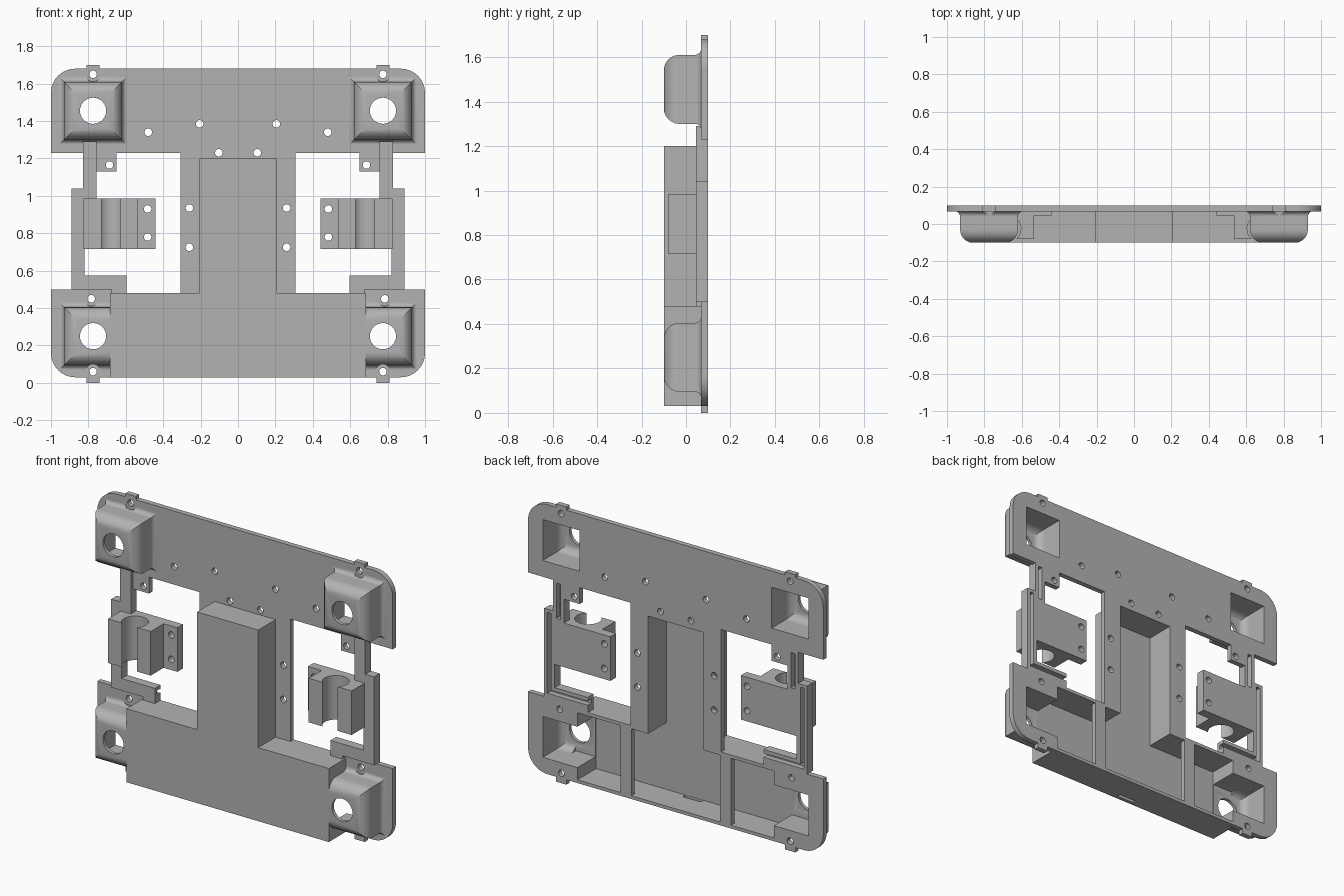
import bpy, bmesh, math
from mathutils import Matrix

scene = bpy.context.scene
if "Cube" in bpy.data.objects:
    bpy.data.objects.remove(bpy.data.objects["Cube"], do_unlink=True)

grey = bpy.data.materials.new("plain grey")
grey.use_nodes = True
colour = (0.45, 0.45, 0.45, 1)
grey.diffuse_color = colour
grey.node_tree.nodes["Principled BSDF"].inputs["Base Color"].default_value = colour

FRONT, FACE, BACK = -0.1, 0.068, 0.1
POCKET_X, HIGH_Z, LOW_Z = 0.775, 1.455, 0.25
SIDES = (1, -1)


def make(bm, name="piece"):
    bmesh.ops.recalc_face_normals(bm, faces=bm.faces)
    mesh = bpy.data.meshes.new(name)
    bm.to_mesh(mesh)
    bm.free()
    mesh.materials.append(grey)
    ob = bpy.data.objects.new(name, mesh)
    scene.collection.objects.link(ob)
    return ob


def loft(rings):
    """Skin a stack of equal-length rings and cap both ends."""
    bm = bmesh.new()
    rows = [[bm.verts.new(p) for p in ring] for ring in rings]
    n = len(rows[0])
    for a, b in zip(rows, rows[1:]):
        for i in range(n):
            j = (i + 1) % n
            bm.faces.new((a[i], a[j], b[j], b[i]))
    bm.faces.new(rows[0])
    bm.faces.new(rows[-1])
    return make(bm)


def box(x0, x1, z0, z1, y0=FACE, y1=BACK, side=1):
    pts = [(x0, z0), (x1, z0), (x1, z1), (x0, z1)]
    return loft([[(side * x, y, z) for x, z in pts] for y in (y0, y1)])


def plate(z0, z1, r_low, r_high, steps=8):
    """Full-width plate with rounded lower or upper corners."""
    pts = []
    for k, (sx, top) in enumerate(((1, 1), (-1, 1), (-1, 0), (1, 0))):
        r = r_high if top else r_low
        if not r:
            pts.append((sx, z1 if top else z0))
            continue
        cz = z1 - r if top else z0 + r
        for i in range(steps + 1):
            a = math.pi / 2 * (k + i / steps)
            pts.append((sx * (1 - r) + r * math.cos(a), cz + r * math.sin(a)))
    return loft([[(x, y, z) for x, z in pts] for y in (FACE, BACK)])


def cyl(x, z, r, y0=-0.2, y1=0.2, n=24):
    bm = bmesh.new()
    bmesh.ops.create_cone(bm, cap_ends=True, segments=n, radius1=r, radius2=r, depth=y1 - y0)
    bm.transform(Matrix.Translation((x, (y0 + y1) / 2, z)) @ Matrix.Rotation(math.pi / 2, 4, 'X'))
    return make(bm)


def square_stack(cx, cz, profile):
    return loft([[(cx + h * i, y, cz + h * j) for i, j in ((-1, -1), (1, -1), (1, 1), (-1, 1))]
                 for y, h in profile])


def quarter(cy, ch, r, a0, a1, n=6):
    angles = [math.radians(a0 + (a1 - a0) * i / n) for i in range(n + 1)]
    return [(cy + r * math.sin(a), ch + r * math.cos(a)) for a in angles]


def pocket(cx, cz):
    """Rounded-over square bulge with a flared foot."""
    flare = quarter(0.04, 0.183, 0.028, 90, 180)
    nose = quarter(FRONT + 0.07, 0.085, 0.07, 0, -90)
    return square_stack(cx, cz, [(0.085, 0.183)] + flare + nose)


def hollow(cx, cz):
    return square_stack(cx, cz, [(0.15, 0.125)] + quarter(-0.03, 0.075, 0.05, 0, -90))


def build(name, solids, cuts=()):
    """Join solids, subtract cuts, and finish the part."""
    body = solids[0]
    work = [(o, 'UNION') for o in solids[1:]] + [(o, 'DIFFERENCE') for o in cuts]
    for tool, op in work:
        mod = body.modifiers.new("cut", 'BOOLEAN')
        mod.operation, mod.solver, mod.object = op, 'EXACT', tool
        bpy.context.view_layer.update()
        graph = bpy.context.evaluated_depsgraph_get()
        mesh = bpy.data.meshes.new_from_object(body.evaluated_get(graph))
        body.modifiers.clear()
        body.data = mesh
        bpy.data.objects.remove(tool, do_unlink=True)
    body.name = body.data.name = name
    bpy.ops.object.select_all(action='DESELECT')
    body.select_set(True)
    bpy.context.view_layer.objects.active = body
    bpy.ops.object.shade_smooth_by_angle(angle=math.radians(28))
    weighted = body.modifiers.new("even shading", 'WEIGHTED_NORMAL')
    weighted.keep_sharp = True
    return body


# Upper plate with two corner pockets, edge tabs and screw holes
solids, cuts = [plate(1.23, 1.68, 0, 0.13)], []
for s in SIDES:
    x = s * POCKET_X
    solids += [box(x - 0.035, x + 0.035, 1.66, 1.70), pocket(x, HIGH_Z)]
    cuts += [hollow(x, HIGH_Z), cyl(x, HIGH_Z, 0.07, n=32),
             cyl(x, 1.65, 0.04, -0.2, FACE), cyl(x, 1.65, 0.02)]
    cuts += [cyl(s * hx, hz, 0.02) for hx, hz in ((0.48, 1.34), (0.205, 1.385), (0.103, 1.23))]
build("upper_plate", solids, cuts)

# Lower housing: plate, deep box, central column, side strips and pockets
solids = [plate(0.03, 0.48, 0.13, 0),
          box(-0.685, 0.685, 0.03, 0.48, FRONT),
          box(-0.207, 0.207, 0.40, 1.2, FRONT),
          box(-0.307, 0.307, 0.44, 1.23)]
cuts = [box(-0.665, 0.665, 0.05, 0.46, -0.08, 0.15),
        box(-0.187, 0.187, 0.3, 1.18, -0.08, 0.15),
        box(-0.06, 0.06, 0, 0.06, -0.078, -0.055)]
for s in SIDES:
    x = s * POCKET_X
    solids += [box(0.67, 1, 0.4, 0.5, side=s),
               box(x - 0.035, x + 0.035, 0, 0.06),
               pocket(x, LOW_Z)]
    cuts += [hollow(x, LOW_Z), cyl(x, LOW_Z, 0.07, n=32),
             box(0.6, 0.8, 0.125, 0.375, -0.075, 0.15, side=s)]
    cuts += [cyl(s * hx, hz, 0.04, -0.2, FACE) for hx, hz in ((0.775, 0.06), (0.785, 0.45))]
    cuts += [cyl(s * hx, hz, 0.02) for hx, hz in
             ((0.775, 0.06), (0.785, 0.45), (0.26, 0.935), (0.26, 0.725), (0.103, 1.23))]
build("lower_housing", solids, cuts)

for s, side in zip(SIDES, ("left", "right")):
    # Thin bar across the open back of the housing
    build("rear_bar_" + side, [box(0.30, 0.375, 0.04, 0.47, side=s)])

    # Stepped side rail with cable groove and screw tab
    build("side_rail_" + side,
          [box(0.82, 0.89, 0.5, 1.04, 0.045, side=s),
           box(0.757, 0.83, 0.98, 1.23, 0.045, side=s),
           box(0.757, 0.83, 1.22, 1.29, 0.045, 0.075, side=s),
           box(0.595, 0.89, 0.5, 0.573, 0.045, side=s),
           box(0.595, 0.675, 0.48, 0.51, 0.045, side=s),
           box(0.65, 0.77, 1.13, 1.23, side=s)],
          [box(0.845, 0.87, 0.525, 1.02, 0.065, 0.15, side=s),
           box(0.58, 0.86, 0.525, 0.55, 0.065, 0.15, side=s),
           box(0.78, 0.807, 1.0, 1.215, 0.065, 0.15, side=s),
           cyl(s * 0.687, 1.165, 0.02)])

    # Spring clip: mounting slab, block, round bore and front slot
    bore = cyl(s * 0.68, 0, 0.075, -0.3, 0.3, n=32)
    bore.data.transform(Matrix.Translation((0, -0.025, 0.85)) @ Matrix.Rotation(math.pi / 2, 4, 'X'))
    build("cable_clip_" + side,
          [box(0.442, 0.83, 0.715, 0.985, 0.045, side=s),
           box(0.535, 0.825, 0.715, 0.985, -0.08, 0.06, side=s)],
          [bore, box(0.64, 0.72, 0.6, 1.1, -0.2, -0.02, side=s),
           cyl(s * 0.483, 0.93, 0.02), cyl(s * 0.483, 0.78, 0.02)])
